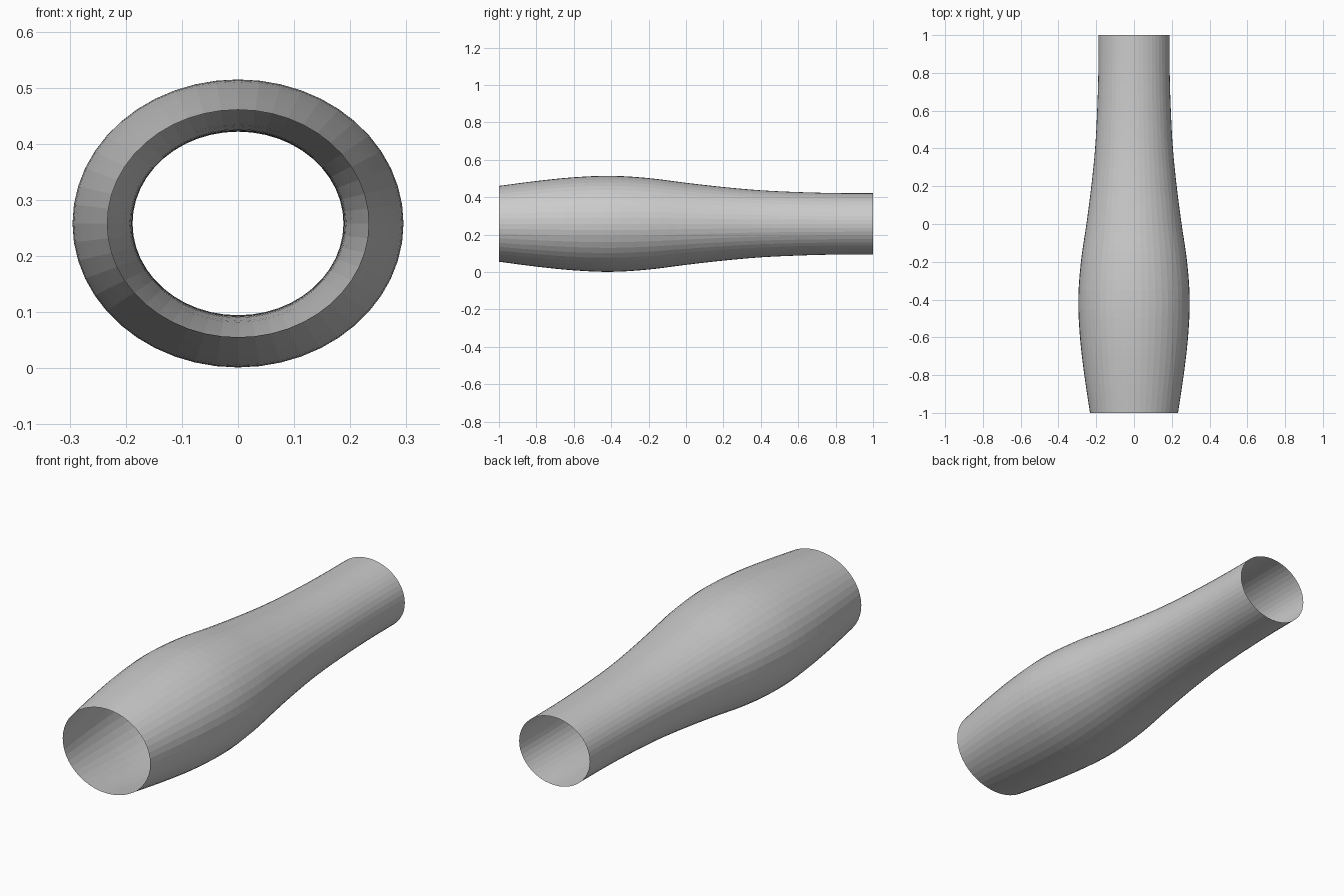
import bpy, bmesh, math

if "Cube" in bpy.data.objects:
    bpy.data.objects.remove(bpy.data.objects["Cube"])

SIDES = 48           # facets around the tube
STEPS = 4            # rings per profile span
CENTRE_Z = 0.258
FLATTEN = 0.87       # height / width of the oval section

# half-width of the tube at even 0.2 steps from y = -1 to y = 1
WIDTHS = [0.233, 0.263, 0.286, 0.295, 0.281, 0.252, 0.226, 0.206, 0.195, 0.189, 0.188]


def half_width(i, t):
    """Smooth (Catmull-Rom) profile through the listed half-widths."""
    n = len(WIDTHS)
    b, c = WIDTHS[i], WIDTHS[i + 1]
    a = WIDTHS[i - 1] if i > 0 else 2 * b - c
    d = WIDTHS[i + 2] if i + 2 < n else 2 * c - b
    return 0.5 * (2 * b + (c - a) * t + (2 * a - 5 * b + 4 * c - d) * t * t
                  + (3 * b - a - 3 * c + d) * t ** 3)


# Oval rings lofted along y
spans = len(WIDTHS) - 1
bm = bmesh.new()
rings = []
for k in range(spans * STEPS + 1):
    i = min(k // STEPS, spans - 1)
    w = half_width(i, k / STEPS - i)
    y = -1 + 2 * k / (spans * STEPS)
    rings.append([bm.verts.new((w * math.cos(a), y, CENTRE_Z + w * FLATTEN * math.sin(a)))
                  for a in (2 * math.pi * s / SIDES for s in range(SIDES))])

# Open-ended skin, wound so the normals point outward
for r0, r1 in zip(rings, rings[1:]):
    for s in range(SIDES):
        n = (s + 1) % SIDES
        bm.faces.new((r0[s], r1[s], r1[n], r0[n]))

mesh = bpy.data.meshes.new("bulged_tube")
bm.to_mesh(mesh)
bm.free()

# Plain grey
grey = bpy.data.materials.new("light_grey")
grey.diffuse_color = (0.6, 0.6, 0.6, 1)
grey.use_nodes = True
grey.node_tree.nodes["Principled BSDF"].inputs["Base Color"].default_value = grey.diffuse_color
mesh.materials.append(grey)

tube = bpy.data.objects.new("bulged_tube", mesh)
bpy.context.collection.objects.link(tube)
